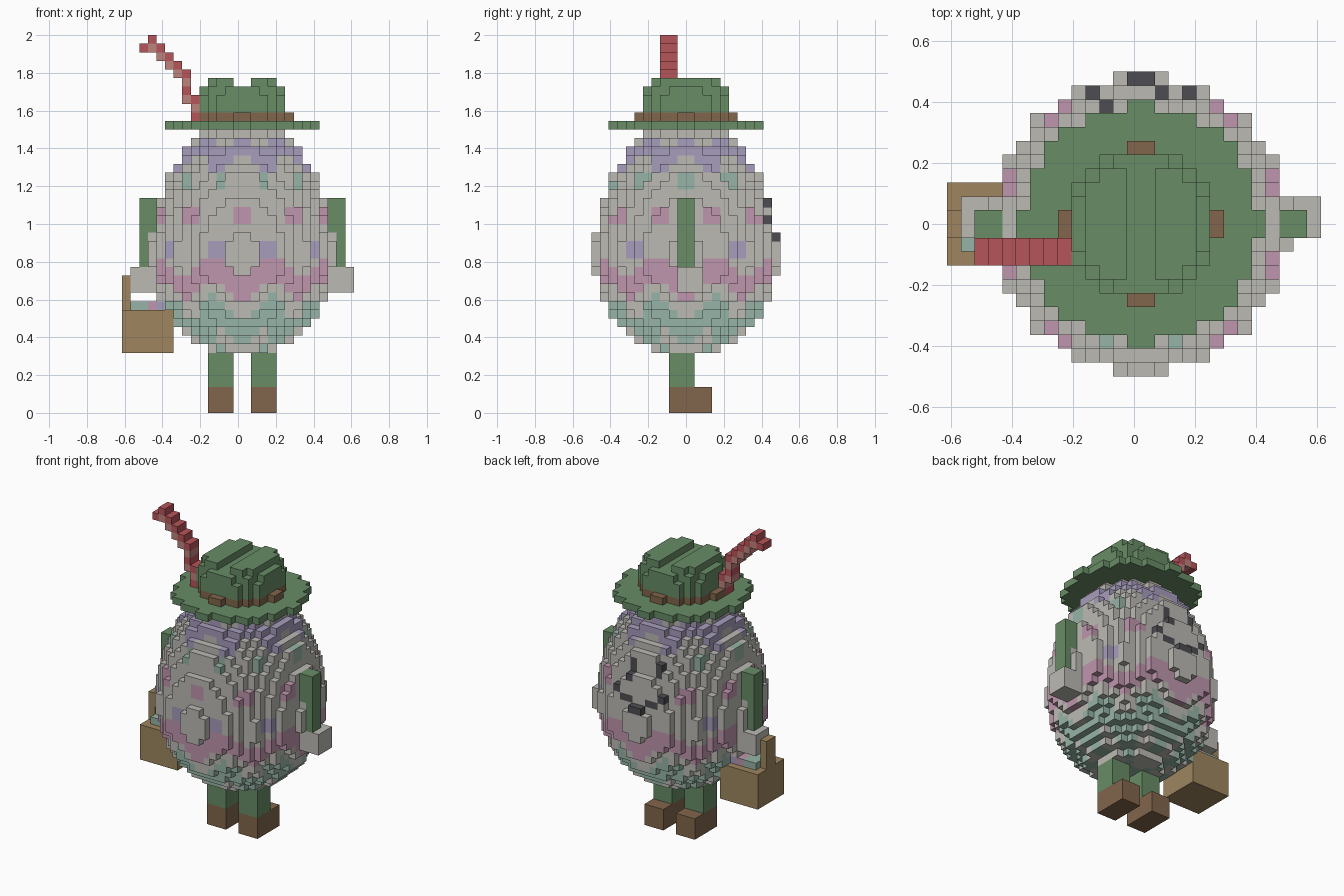
import bpy
import bmesh
from math import atan2, cos, degrees, hypot, sqrt

old = bpy.data.objects.get("Cube")
if old:
    bpy.data.objects.remove(old, do_unlink=True)

U = 2 / 44            # size of one block
CX, CY = 14, 11       # block column of the body axis

PALETTE = {
    "shell_grey": (0.50, 0.49, 0.456),
    "lilac": (0.39, 0.333, 0.503),
    "pink": (0.515, 0.305, 0.413),
    "mint": (0.305, 0.456, 0.381),
    "green": (0.138, 0.262, 0.133),
    "brown": (0.223, 0.133, 0.072),
    "tan": (0.342, 0.235, 0.115),
    "red": (0.468, 0.089, 0.102),
    "salmon": (0.515, 0.223, 0.202),
    "charcoal": (0.076, 0.074, 0.084),
}
MATS = {}
for name, rgb in PALETTE.items():
    mat = bpy.data.materials.new(name)
    mat.use_nodes = True
    mat.diffuse_color = (*rgb, 1)
    bsdf = next(n for n in mat.node_tree.nodes if n.type == 'BSDF_PRINCIPLED')
    bsdf.inputs["Base Color"].default_value = (*rgb, 1)
    MATS[name] = mat


def build(name, cells):
    """Make one object from {(column, row, level): colour}, outer faces only."""
    mesh = bpy.data.meshes.new(name)
    used = sorted(set(cells.values()))
    for colour in used:
        mesh.materials.append(MATS[colour])
    bm = bmesh.new()
    verts = {}

    def vert(p):
        if p not in verts:
            verts[p] = bm.verts.new(((p[0] - 13.5) * U, (p[1] - CY) * U, p[2] * U))
        return verts[p]

    for cell, colour in cells.items():
        for axis in range(3):
            for side in (0, 1):
                near = list(cell)
                near[axis] += 2 * side - 1
                if tuple(near) in cells:
                    continue
                loop = []
                for a, b in ((0, 0), (1, 0), (1, 1), (0, 1)):
                    p = list(cell)
                    p[axis] += side
                    p[(axis + 1) % 3] += a
                    p[(axis + 2) % 3] += b
                    loop.append(vert(tuple(p)))
                face = bm.faces.new(loop if side else loop[::-1])
                face.material_index = used.index(colour)
    bm.to_mesh(mesh)
    bm.free()
    obj = bpy.data.objects.new(name, mesh)
    bpy.context.collection.objects.link(obj)
    return obj


def box(colour, x, y, z):
    """Solid block of cells between the given (start, end) pairs."""
    return {(i, j, k): colour for i in range(*x) for j in range(*y) for k in range(*z)}


def disc(colour, radius, level):
    """One round layer of cells about the body axis."""
    n = int(radius) + 1
    return {(CX + i, CY + j, level): colour
            for i in range(-n, n) for j in range(-n, n)
            if hypot(i + 0.5, j + 0.5) <= radius}


# Egg body: wavy bands and rings of dots around the axis
def near_step(angle, offset):
    return abs((angle - offset + 18) % 36 - 18) < 5


def shell_colour(i, j, k):
    phi = atan2(i + 0.5 - CX, CY - j - 0.5)
    deg, h, wave = degrees(phi), k + 0.5, cos(8 * phi)
    if abs(h - 30.2 - 1.1 * wave) < 1.4:
        return "lilac"
    if abs(h - 15.5 + 1.2 * wave) < 1.55:
        return "pink"
    if abs(h - 10.5 + 1.2 * wave) < 1.9:
        return "mint"
    if abs(deg) < 148:
        if k in (26, 27) and near_step(deg, 18):
            return "mint"
        if k in (22, 23) and near_step(deg, 0):
            return "pink"
        if k in (18, 19) and near_step(deg, 18):
            return "lilac"
    return "shell_grey"


egg = {}
for level in range(7, 33):
    dz = level - 18
    height = 15.5 if dz >= -2 else 12
    for cell in disc("shell_grey", 10.65 * sqrt(1 - (dz / height) ** 2), level):
        egg[cell] = shell_colour(*cell)

# Face on the rear side: two eyes and a smile
face = [(15, k) for k in (24, 25, 26)] + [(11, k) for k in (25, 26)]
face += [(13, 20), (14, 20), (12, 21), (15, 21), (11, 21), (16, 21), (10, 22), (17, 22)]
for i, k in face:
    j = max(c[1] for c in egg if c[0] == i and c[2] == k)
    egg[i, j, k] = "charcoal"
build("egg_body", egg)

# Hat: brim, band and a dented crown
build("hat_brim", disc("green", 8.6, 33))
build("hat_band", disc("brown", 5.6, 34))
crown = {}
for level, radius in ((35, 5.3), (36, 5.3), (37, 5.0), (38, 4.4)):
    crown.update(disc("green", radius, level))
crown = {c: m for c, m in crown.items() if c[2] < 38 or c[0] not in (13, 14)}
build("hat_crown", crown)

# Feather: a leaning stair of chequered cells, from the tip down
feather = {}
spans = ((3, 3), (2, 4), (4, 5), (5, 6), (6, 7), (7, 7), (7, 7), (7, 8), (8, 9), (8, 9))
for step, (first, last) in enumerate(spans):
    level = 43 - step
    for i in range(first, last + 1):
        colour = "salmon" if (i + level) % 2 else "red"
        feather.update(box(colour, (i, i + 1), (8, 10), (level, level + 1)))
build("feather", feather)

# Legs, boots, sleeves and hands
for side, leg_x, arm_x, hand_x in (("right", 10, 2, 1), ("left", 15, 24, 24)):
    build(side + "_leg", box("green", (leg_x, leg_x + 3), (9, 12), (3, 7)))
    build(side + "_boot", box("brown", (leg_x, leg_x + 3), (9, 14), (0, 3)))
    build(side + "_sleeve", box("green", (arm_x, arm_x + 2), (10, 12), (17, 25)))
    build(side + "_hand", box("shell_grey", (hand_x, hand_x + 3), (10, 13), (14, 17)))

# Basket with a handle and small painted eggs
basket = box("tan", (0, 6), (8, 14), (7, 12))
basket.update(box("tan", (0, 1), (10, 12), (12, 16)))
build("basket", basket)
treats = box("mint", (1, 3), (9, 13), (12, 13))
treats.update(box("pink", (3, 4), (9, 13), (12, 13)))
treats.update(box("lilac", (4, 6), (9, 13), (12, 13)))
build("basket_eggs", treats)
